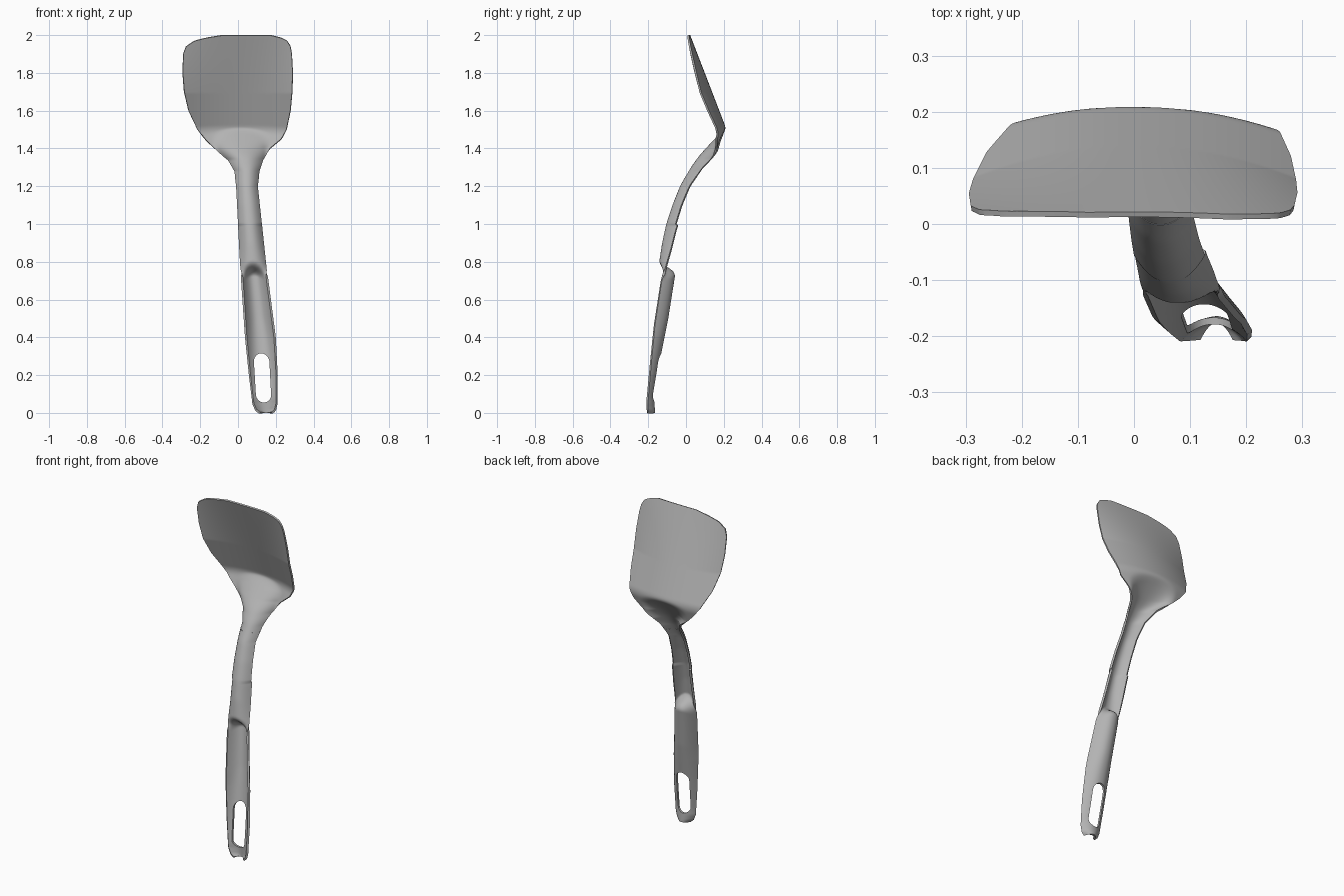
import bpy
import bmesh
import math

cube = bpy.data.objects.get("Cube")
if cube:
    bpy.data.objects.remove(cube, do_unlink=True)

grey = bpy.data.materials.new("mid grey")
grey.use_nodes = True
colour = (0.45, 0.45, 0.45, 1)
grey.diffuse_color = colour
grey.node_tree.nodes["Principled BSDF"].inputs["Base Color"].default_value = colour

# Outline: height, edge on the right (-x), edge on the left (+x)
OUTLINE = [(0, .115, .18), (.015, .095, .197), (.05, .08, .205), (.2, .062, .206),
           (.4, .042, .195), (.8, .015, .143), (1.2, -.005, .1), (1.28, -.015, .11),
           (1.34, -.05, .13), (1.4, -.125, .17), (1.45, -.175, .23), (1.5, -.215, .257),
           (1.6, -.262, .278), (1.7, -.285, .287), (1.8, -.293, .29), (1.9, -.29, .285),
           (1.94, -.275, .278), (1.97, -.23, .26), (1.985, -.17, .23), (2, -.08, .17)]

# Cross-section: height, depth at the middle, depth at the edges
SECTION = [(0, -.17, -.205), (.1, -.175, -.205), (.3, -.14, -.187), (.5, -.1, -.167),
           (.74, -.062, -.13), (.79, -.137, -.11), (.9, -.12, -.078), (1, -.098, -.053),
           (1.1, -.065, -.022), (1.2, -.025, .02), (1.3, .032, .09), (1.36, .075, .15),
           (1.42, .13, .2), (1.5, .205, .26), (1.6, .32, .36)]


def lookup(table, z):
    """Linear interpolation of the columns of a table by height."""
    for a, b in zip(table, table[1:]):
        if z <= b[0]:
            t = max(0, (z - a[0]) / (b[0] - a[0]))
            return [p + (q - p) * t for p, q in zip(a[1:], b[1:])]
    return list(table[-1][1:])


def soft_min(a, b, r):
    h = max(r - abs(a - b), 0) / r
    return min(a, b) - h * h * r / 4


def surface_point(u, z):
    """Point on the sheet; u runs from -1 to 1 across the width."""
    right, left = lookup(OUTLINE, z)
    x = (right + left) / 2 + u * (left - right) / 2
    # handle and neck: arched section, with a rounded end to the recess
    zs = z + .035 * u * u if z < 1 else z
    samples = [lookup(SECTION, zs + d) for d in (-.012, 0, .012)]
    middle, edge = (sum(s[i] for s in samples) / 3 for i in (0, 1))
    y = middle + (edge - middle) * abs(u) ** 2.2
    if z > 1.25:
        # tilted, dished blade and the ledge below its heel
        bow = min(.15 + (2 - z) * 1.8, .7)
        blade = .017 + (2 - z) * .385 - bow * x * x
        ledge = .21 - (1.5 - z) * .33 - .6 * x * x
        y = soft_min(soft_min(y, blade, .015), ledge, .02)
    return x, y, z


def make_sheet(name, z0, z1, rows, columns, thickness):
    bm = bmesh.new()
    grid = []
    for j in range(rows + 1):
        z = z0 + (z1 - z0) * j / rows
        grid.append([bm.verts.new(surface_point(2 * i / columns - 1, z))
                     for i in range(columns + 1)])
    for low, high in zip(grid, grid[1:]):
        for i in range(columns):
            bm.faces.new((low[i], low[i + 1], high[i + 1], high[i]))
    mesh = bpy.data.meshes.new(name)
    bm.to_mesh(mesh)
    bm.free()
    mesh.materials.append(grey)
    obj = bpy.data.objects.new(name, mesh)
    bpy.context.collection.objects.link(obj)
    shell = obj.modifiers.new("Shell", 'SOLIDIFY')
    shell.thickness = thickness
    shell.offset = 0
    return obj


def activate(obj):
    bpy.ops.object.select_all(action='DESELECT')
    obj.select_set(True)
    bpy.context.view_layer.objects.active = obj


def make_hole_cutter():
    """Slanted slot with rounded ends, running through the handle from front to back."""
    outline = []
    for k in range(32):
        a = 2 * math.pi * k / 32
        x = .041 * math.cos(a)
        z = .045 * math.sin(a) + (.085 if math.sin(a) >= 0 else -.085)
        outline.append((.13 + x - .055 * z, z + .185))
    bm = bmesh.new()
    face = bm.faces.new([bm.verts.new((x, -.4, z)) for x, z in outline])
    pushed = bmesh.ops.extrude_face_region(bm, geom=[face])
    verts = [g for g in pushed["geom"] if isinstance(g, bmesh.types.BMVert)]
    bmesh.ops.translate(bm, verts=verts, vec=(0, .5, 0))
    bmesh.ops.recalc_face_normals(bm, faces=bm.faces)
    mesh = bpy.data.meshes.new("hole_cutter")
    bm.to_mesh(mesh)
    bm.free()
    mesh.materials.append(grey)
    cutter = bpy.data.objects.new("hole_cutter", mesh)
    bpy.context.collection.objects.link(cutter)
    cutter.hide_render = True
    return cutter


# Handle with its hanging hole
handle = make_sheet("handle", 0, 1.25, 150, 24, .012)
cutter = make_hole_cutter()
cut = handle.modifiers.new("Hanging hole", 'BOOLEAN')
cut.operation = 'DIFFERENCE'
cut.solver = 'EXACT'
cut.object = cutter
activate(handle)
for modifier in [m.name for m in handle.modifiers]:
    bpy.ops.object.modifier_apply(modifier=modifier)
bpy.data.objects.remove(cutter, do_unlink=True)

# Blade with its flared neck
blade = make_sheet("blade", 1.25, 2, 110, 48, .01)
activate(blade)
bpy.ops.object.modifier_apply(modifier="Shell")

for part in (handle, blade):
    activate(part)
    bpy.ops.object.shade_smooth_by_angle(angle=math.radians(50))
